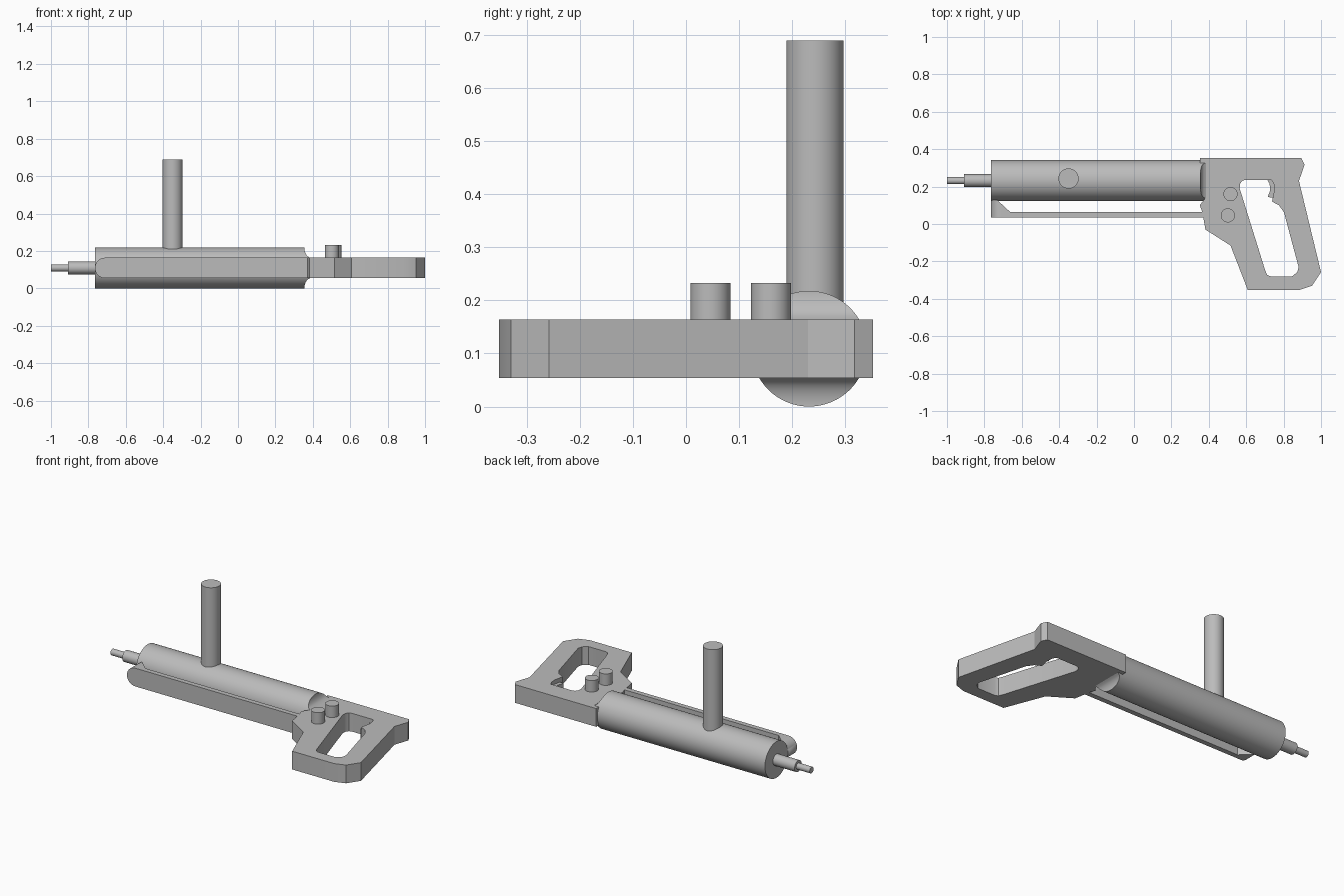
import bpy, bmesh
from math import sin, cos, pi, sqrt, radians
from mathutils import Matrix

old = bpy.data.objects.get("Cube")
if old:
    bpy.data.objects.remove(old, do_unlink=True)

grey = bpy.data.materials.new("plain_grey")
grey.use_nodes = True
colour = (0.5, 0.5, 0.5, 1)
grey.diffuse_color = colour
grey.node_tree.nodes["Principled BSDF"].inputs["Base Color"].default_value = colour

Z = 0.109          # height of the centre line
AXIS_Y = 0.232     # barrel axis
R = 0.109          # barrel radius
HALF = 0.055       # half thickness of the grip slab


def finish(name, bm):
    bmesh.ops.recalc_face_normals(bm, faces=bm.faces)
    mesh = bpy.data.meshes.new(name)
    bm.to_mesh(mesh)
    bm.free()
    mesh.materials.append(grey)
    ob = bpy.data.objects.new(name, mesh)
    bpy.context.collection.objects.link(ob)
    bpy.ops.object.select_all(action='DESELECT')
    ob.select_set(True)
    bpy.context.view_layer.objects.active = ob
    bpy.ops.object.shade_smooth_by_angle(angle=radians(30))
    return ob


def cylinder(name, radius, length, centre, along_x=False):
    bm = bmesh.new()
    turn = Matrix.Rotation(pi / 2, 4, 'Y') if along_x else Matrix()
    bmesh.ops.create_cone(bm, cap_ends=True, segments=48, radius1=radius, radius2=radius,
                          depth=length, matrix=Matrix.Translation(centre) @ turn)
    return finish(name, bm)


def plate(name, loops, half):
    """Flat outline, with any holes, thickened evenly about the centre line."""
    curve = bpy.data.curves.new(name, 'CURVE')
    curve.dimensions = '2D'
    curve.fill_mode = 'BOTH'
    curve.extrude = half
    for loop in loops:
        spline = curve.splines.new('POLY')
        spline.points.add(len(loop) - 1)
        for p, (x, y) in zip(spline.points, loop):
            p.co = (x, y, 0, 1)
        spline.use_cyclic_u = True
    temp = bpy.data.objects.new(name + "_outline", curve)
    bpy.context.collection.objects.link(temp)
    bpy.context.view_layer.update()
    mesh = temp.evaluated_get(bpy.context.evaluated_depsgraph_get()).to_mesh()
    bm = bmesh.new()
    bm.from_mesh(mesh)
    bpy.data.objects.remove(temp, do_unlink=True)
    bmesh.ops.remove_doubles(bm, verts=bm.verts, dist=0.0001)
    bmesh.ops.translate(bm, verts=bm.verts, vec=(0, 0, Z))
    return finish(name, bm)


# Barrel, its rear end scooped down to the faces of the grip
def rear_x(dz):
    t = (R - abs(dz)) / (R - HALF)
    return 0.39 - 0.035 * sqrt(max(0, 1 - min(t, 1) ** 2))


bm = bmesh.new()
N = 96
front, rear = [], []
for i in range(N):
    a = 2 * pi * (i + 0.5) / N
    y, dz = R * sin(a), R * cos(a)
    front.append(bm.verts.new((-0.765, AXIS_Y + y, Z + dz)))
    rear.append(bm.verts.new((rear_x(dz), AXIS_Y + y, Z + dz)))
for i in range(N):
    j = (i + 1) % N
    bm.faces.new((front[i], front[j], rear[j], rear[i]))
for i in range(N // 2 - 1):
    bm.faces.new((rear[i], rear[i + 1], rear[N - 2 - i], rear[N - 1 - i]))
bm.faces.new(front)
finish("barrel", bm)

# Stepped tip
cylinder("tip_collar", 0.034, 0.16, (-0.83, AXIS_Y, Z), True)
cylinder("tip_pin", 0.019, 0.11, (-0.945, AXIS_Y, Z), True)

# Upright side handle
cylinder("side_handle", 0.054, 0.5, (-0.35, 0.243, 0.44))

# Rear grip with finger opening
grip = [(0.352, 0.352), (0.895, 0.352), (0.912, 0.318), (0.882, 0.23), (1, -0.258),
        (0.952, -0.33), (0.887, -0.352), (0.608, -0.352), (0.516, -0.115), (0.382, -0.03),
        (0.365, 0.065), (0.352, 0.1), (0.385, 0.145), (0.385, 0.315), (0.352, 0.325)]
opening = [(0.565, 0.19), (0.567, 0.215), (0.578, 0.231), (0.597, 0.236), (0.735, 0.236),
           (0.747, 0.215), (0.75, 0.18), (0.738, 0.12), (0.775, 0.1), (0.802, 0.062),
           (0.88, -0.23), (0.873, -0.258), (0.845, -0.28), (0.73, -0.28), (0.712, -0.272),
           (0.702, -0.25)]
plate("rear_grip", [grip, opening], HALF)

# Curved trigger in the opening
plate("trigger", [[(0.71, 0.24), (0.725, 0.215), (0.728, 0.18), (0.715, 0.145),
                   (0.74, 0.14), (0.77, 0.15), (0.77, 0.24)]], 0.03)

# Round buttons on the grip
for name, x, y in (("upper_button", 0.516, 0.16), ("lower_button", 0.502, 0.046)):
    cylinder(name, 0.0375, 0.08, (x, y, 0.193))

# Guard bar with a wedge reaching the barrel and a rounded front end
bar = plate("guard_bar", [[(-0.765, 0.035), (0.4, 0.035), (0.4, 0.065), (-0.663, 0.065),
                           (-0.73, 0.127), (-0.765, 0.127)]], HALF)
bm = bmesh.new()
ring = [(-0.71 - HALF * sin(a), Z + HALF * cos(a)) for a in (pi * i / 16 for i in range(17))]
ring += [(0.5, Z - HALF), (0.5, Z + HALF)]
face = bm.faces.new([bm.verts.new((x, -0.1, z)) for x, z in ring])
out = bmesh.ops.extrude_face_region(bm, geom=[face])
bmesh.ops.translate(bm, vec=(0, 0.4, 0),
                    verts=[v for v in out["geom"] if isinstance(v, bmesh.types.BMVert)])
cutter = finish("guard_bar_cutter", bm)
cutter.hide_render = True
cutter.hide_set(True)
cut = bar.modifiers.new("rounded_end", 'BOOLEAN')
cut.operation = 'INTERSECT'
cut.object = cutter
bar.modifiers.move(len(bar.modifiers) - 1, 0)
